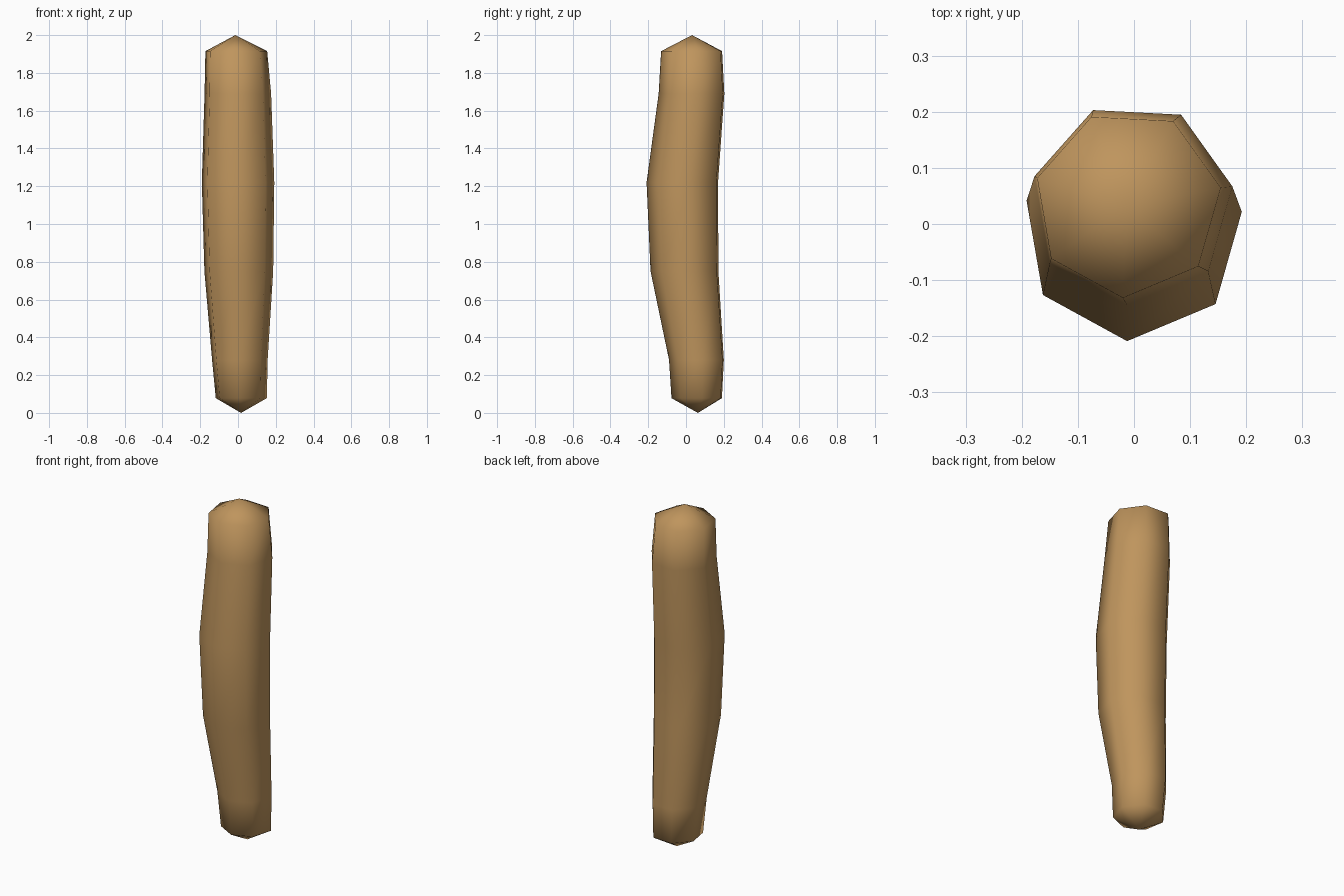
import bpy, bmesh, math

if "Cube" in bpy.data.objects:
    bpy.data.objects.remove(bpy.data.objects["Cube"])

SIDES = 7
START = math.radians(-93)
# Rings along the bent limb: centre x, centre y, height, radius
RINGS = [
    (0.016, 0.062, 0.078, 0.139),
    (0.008, 0.061, 0.28, 0.151),
    (0.002, -0.001, 0.75, 0.187),
    (-0.002, -0.012, 1.22, 0.197),
    (-0.003, 0.036, 1.69, 0.181),
    (-0.011, 0.036, 1.915, 0.168),
]
BOTTOM_TIP = (0.016, 0.063, 0.0)
TOP_TIP = (-0.014, 0.032, 2.0)

bm = bmesh.new()

# Heptagonal cross-sections
loops = []
for cx, cy, z, r in RINGS:
    angles = [START + math.tau * i / SIDES for i in range(SIDES)]
    loops.append([bm.verts.new((cx + r * math.cos(a), cy + r * math.sin(a), z))
                  for a in angles])

# Side walls
for low, high in zip(loops, loops[1:]):
    for i in range(SIDES):
        j = (i + 1) % SIDES
        bm.faces.new((low[i], low[j], high[j], high[i]))

# Shallow pointed ends
for loop, tip in ((loops[0], BOTTOM_TIP), (loops[-1], TOP_TIP)):
    apex = bm.verts.new(tip)
    for i in range(SIDES):
        bm.faces.new((loop[i], loop[(i + 1) % SIDES], apex))

bmesh.ops.recalc_face_normals(bm, faces=bm.faces)
for f in bm.faces:
    f.smooth = True

mesh = bpy.data.meshes.new("log")
bm.to_mesh(mesh)
bm.free()
log = bpy.data.objects.new("log", mesh)
bpy.context.collection.objects.link(log)

# Light brown wood
wood = bpy.data.materials.new("wood")
wood.diffuse_color = (0.52, 0.30, 0.11, 1)
wood.use_nodes = True
wood.node_tree.nodes["Principled BSDF"].inputs["Base Color"].default_value = wood.diffuse_color
mesh.materials.append(wood)
